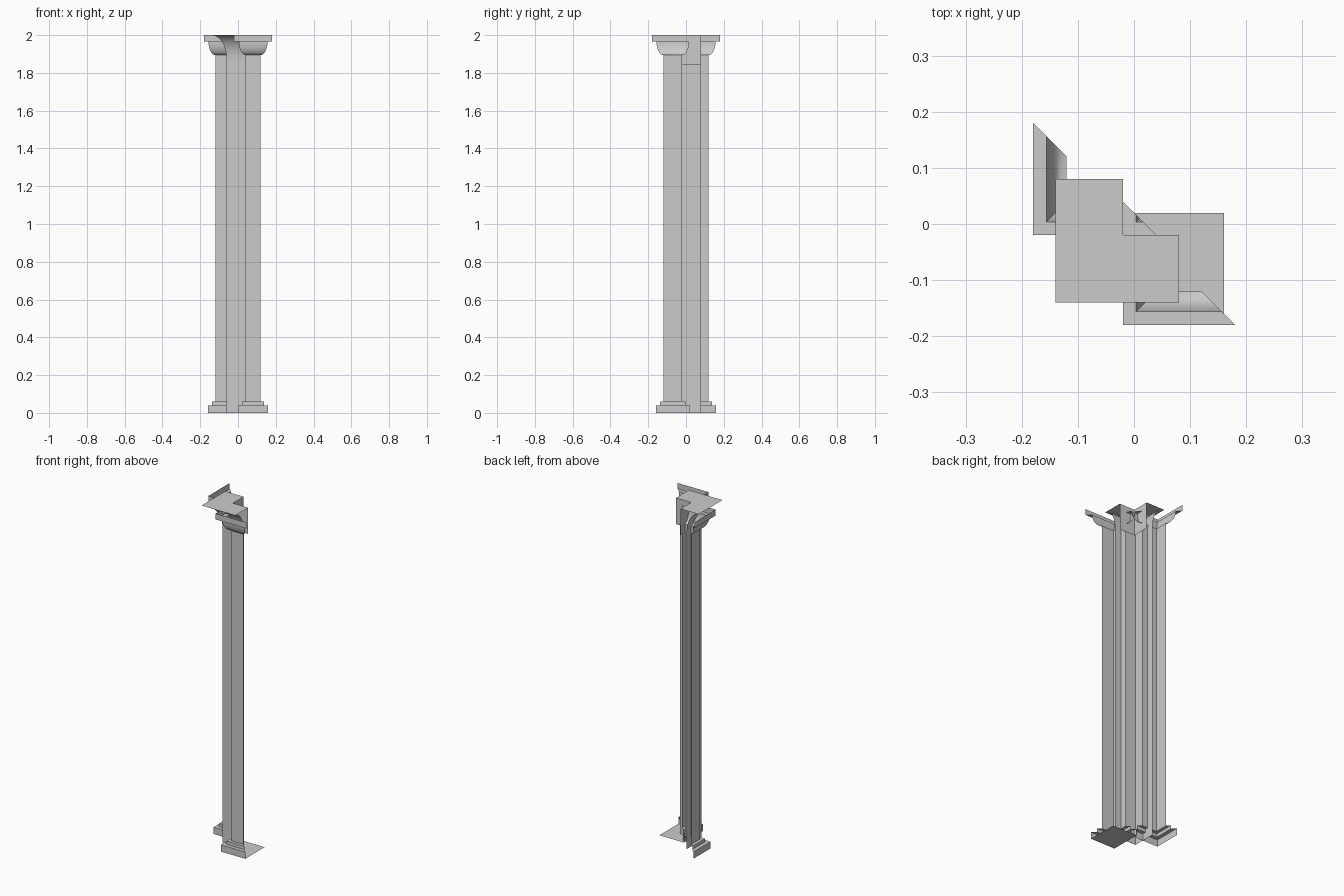
import bpy, math

cube = bpy.data.objects.get("Cube")
if cube:
    bpy.data.objects.remove(cube, do_unlink=True)

stone = bpy.data.materials.new("grey_stone")
stone.use_nodes = True
GREY = (0.6, 0.6, 0.6, 1)
stone.diffuse_color = GREY
stone.node_tree.nodes["Principled BSDF"].inputs["Base Color"].default_value = GREY


def make(name, verts, faces, swap=False):
    """Build a mesh; swap mirrors it across the plan diagonal."""
    if swap:
        verts = [(y, x, z) for x, y, z in verts]
        faces = [f[::-1] for f in faces]
    mesh = bpy.data.meshes.new(name)
    mesh.from_pydata(verts, [], faces)
    mesh.materials.append(stone)
    obj = bpy.data.objects.new(name, mesh)
    bpy.context.collection.objects.link(obj)
    bpy.ops.object.select_all(action='DESELECT')
    obj.select_set(True)
    bpy.context.view_layer.objects.active = obj
    bpy.ops.object.shade_smooth_by_angle(angle=math.radians(35))
    return obj


def sweep(name, plan, profile, swap=False):
    """Run an (outset, height) profile along a mitred plan path."""
    verts, faces = [], []
    for o, z in profile:
        verts += [(x, y, z) for x, y in plan(o)]
    n = len(plan(0))
    for j in range(len(profile) - 1):
        for i in range(n - 1):
            a = j * n + i
            faces.append((a, a + n, a + n + 1, a + 1))
    return make(name, verts, faces, swap)


def pilaster_plan(o):
    return [(0.12 + o, -0.12 - o), (0.04 - o, -0.12 - o), (0.04 - o, -0.02 + o)]


def wall_plan(o):
    return [(0.08, -0.06 - o), (-0.06 - o, -0.06 - o), (-0.06 - o, 0.08)]


def back_plan(o):
    return [(-0.02, 0.08), (-0.02, -0.02), (0.08, -0.02)]


STEPS = 10
arc = [math.pi / 2 * i / STEPS for i in range(STEPS + 1)]

# Pilaster profiles: stepped base, shaft, rounded capital with a square slab
base = [(0.04, 0), (0.04, 0.04), (0.018, 0.04), (0.018, 0.06), (0, 0.06)]
shaft = [(0, 0.06), (0, 1.895)]
capital = [(0.036 * math.sin(t), 1.965 - 0.07 * math.cos(t)) for t in arc]
capital += [(0.06, 1.965), (0.06, 2)]

# Two pilasters, mirrored across the diagonal
for side, swap in (("right", False), ("left", True)):
    sweep(side + "_pilaster_base", pilaster_plan, base, swap)
    sweep(side + "_pilaster_shaft", pilaster_plan, shaft, swap)
    sweep(side + "_pilaster_capital", pilaster_plan, capital, swap)

# Corner wall with a hollow cove under the top slab
sweep("corner_wall", wall_plan, [(0, 0), (0, 1.87)])
sweep("corner_cove", wall_plan,
      [(0.08 * (1 - math.cos(t)), 1.87 + 0.13 * math.sin(t)) for t in arc])

# Rear panels behind the cove
sweep("cove_backing", back_plan, [(0, 1.845), (0, 2)])

# L-shaped top
top = [(-0.14, -0.14), (0.08, -0.14), (0.08, -0.02),
       (-0.02, -0.02), (-0.02, 0.08), (-0.14, 0.08)]
make("top_slab", [(x, y, 2) for x, y in top], [(0, 1, 2, 3), (0, 3, 4, 5)])

# Underside of the right pilaster base
plate = [(0, -0.16), (0, 0.02), (0.16, 0.02), (0.16, -0.16)]
make("base_underside", [(x, y, 0) for x, y in plate], [(0, 1, 2, 3)])
